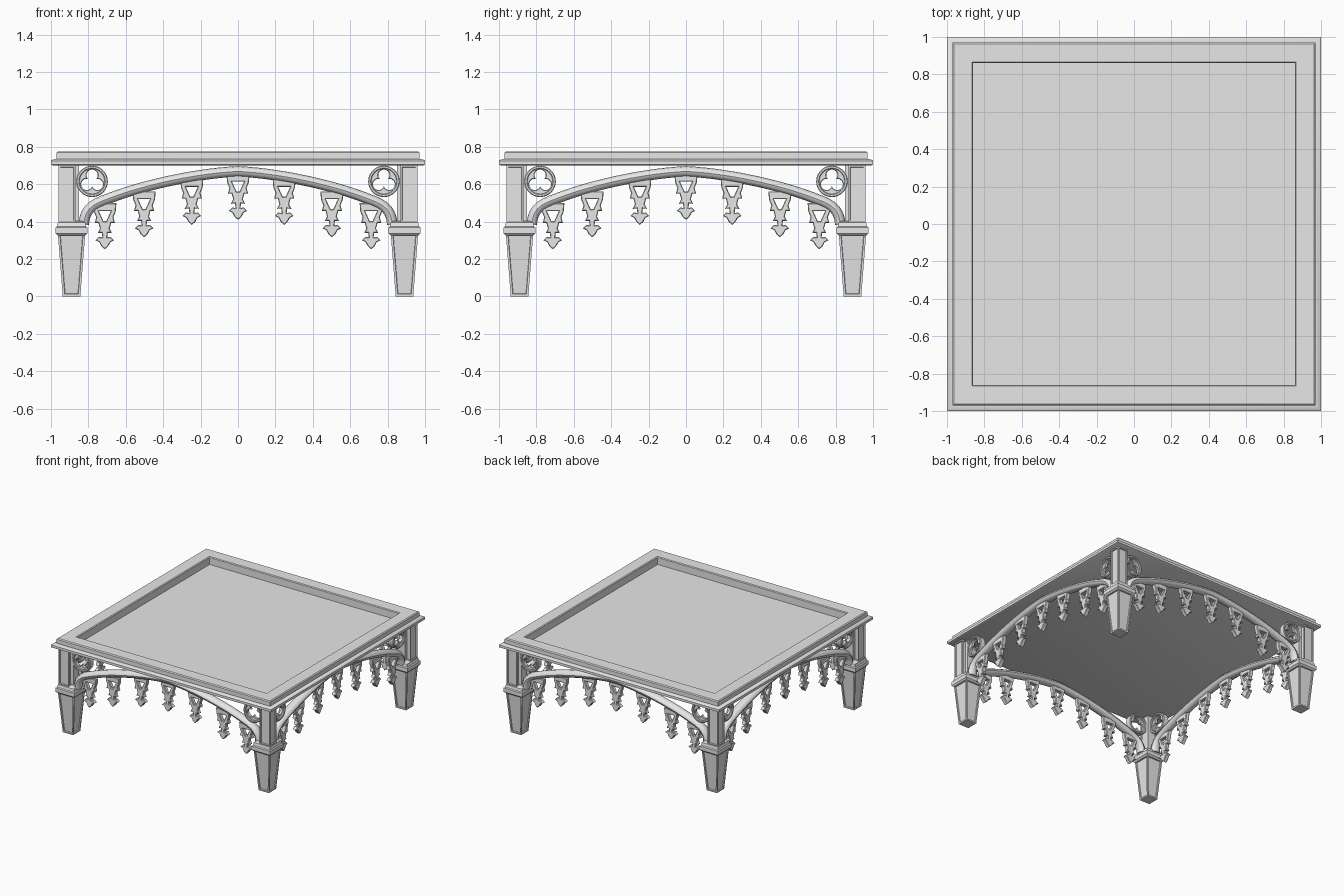
import bpy, bmesh, math
from mathutils import Matrix, Vector
from mathutils.geometry import interpolate_bezier

cube = bpy.data.objects.get("Cube")
if cube:
    bpy.data.objects.remove(cube, do_unlink=True)

COLOUR = (0.8, 0.8, 0.8, 1)
stone = bpy.data.materials.new("light grey")
stone.use_nodes = True
stone.diffuse_color = COLOUR
stone.node_tree.nodes["Principled BSDF"].inputs["Base Color"].default_value = COLOUR

SIDES = ("front", "left", "back", "right")
PLANE = -0.90  # y of the tracery on the front side


def add(name, bm, repeat=True):
    """Turn a bmesh into an object, repeated on all four sides if asked."""
    bmesh.ops.remove_doubles(bm, verts=bm.verts, dist=0.0002)
    bmesh.ops.recalc_face_normals(bm, faces=bm.faces)
    mesh = bpy.data.meshes.new(name)
    bm.to_mesh(mesh)
    bm.free()
    mesh.materials.append(stone)
    for k, side in enumerate(SIDES if repeat else ("",)):
        obj = bpy.data.objects.new(f"{side}_{name}" if side else name, mesh)
        obj.rotation_euler.z = k * math.pi / 2
        bpy.context.collection.objects.link(obj)
        if k == 0:
            bpy.ops.object.select_all(action='DESELECT')
            obj.select_set(True)
            bpy.context.view_layer.objects.active = obj
            bpy.ops.object.shade_smooth_by_angle(angle=math.radians(35))


def bridge(bm, rings):
    """Skin a list of equal point rings and cap both ends."""
    loops = [[bm.verts.new(p) for p in ring] for ring in rings]
    faces = []
    for a, b in zip(loops, loops[1:]):
        for i in range(len(a)):
            j = (i + 1) % len(a)
            faces.append(bm.faces.new((a[i], a[j], b[j], b[i])))
    bm.faces.new(loops[0][::-1])
    bm.faces.new(loops[-1])
    return faces


def square_loft(profile, centre=0, panel=0):
    """Stack of squares (half width, height), with optional sunk panels."""
    bm = bmesh.new()
    corners = ((-1, -1), (1, -1), (1, 1), (-1, 1))
    rings = [[(centre + h * x, centre + h * y, z) for x, y in corners] for h, z in profile]
    sides = bridge(bm, rings)
    if panel:
        bmesh.ops.recalc_face_normals(bm, faces=bm.faces)
        bmesh.ops.inset_individual(bm, faces=sides, thickness=panel)
        bmesh.ops.inset_individual(bm, faces=sides, thickness=0.003, depth=-0.008)
    return bm


def plate(outlines, centres, depth, bevel=0.004):
    """Flat pierced plate standing in the front plane, at each (x, z) centre."""
    curve = bpy.data.curves.new("outline", 'CURVE')
    curve.dimensions = '2D'
    curve.fill_mode = 'BOTH'
    curve.extrude = depth / 2 - bevel
    curve.bevel_depth = bevel
    curve.bevel_resolution = 0
    curve.offset = -bevel
    for points in outlines:
        spline = curve.splines.new('POLY')
        spline.points.add(len(points) - 1)
        for target, (x, y) in zip(spline.points, points):
            target.co = (x, y, 0, 1)
        spline.use_cyclic_u = True
    helper = bpy.data.objects.new("outline", curve)
    bpy.context.collection.objects.link(helper)
    graph = bpy.context.evaluated_depsgraph_get()
    mesh = bpy.data.meshes.new_from_object(helper.evaluated_get(graph))
    bpy.data.objects.remove(helper)
    stand = Matrix.Rotation(math.pi / 2, 4, 'X')
    bm = bmesh.new()
    for x, z in centres:
        copy = mesh.copy()
        copy.transform(Matrix.Translation((x, PLANE, z)) @ stand)
        bm.from_mesh(copy)
        bpy.data.meshes.remove(copy)
    bpy.data.meshes.remove(mesh)
    return bm


def polar(radius, steps=48):
    return [(radius(a) * math.cos(a), radius(a) * math.sin(a))
            for a in (2 * math.pi * i / steps for i in range(steps))]


# Table top: moulded lip, raised frame and sunken centre
add("table_top", square_loft([
    (0.99, 0.70), (1, 0.705), (1, 0.725), (0.99, 0.732), (0.97, 0.735),
    (0.97, 0.768), (0.963, 0.775), (0.866, 0.775), (0.86, 0.769), (0.86, 0.712)]), repeat=False)

# Legs: tapered foot, collar, panelled post and inner post
add("foot", square_loft([(0.047, 0), (0.073, 0.335)], -0.89, panel=0.016))
add("collar", square_loft([(0.074, 0.325), (0.086, 0.337), (0.086, 0.368),
                           (0.078, 0.374), (0.073, 0.395), (0.06, 0.402)], -0.89))
add("post", square_loft([(0.046, 0.395), (0.046, 0.702)], -0.914, panel=0.014))
add("inner_post", square_loft([(0.035, 0.395), (0.035, 0.702)], -0.886))

# Arches: rounded bar swept along a shallow pointed arch
half = interpolate_bezier(Vector((-0.825, 0.385)), Vector((-0.82, 0.47)),
                          Vector((-0.77, 0.495)), Vector((-0.70, 0.52)), 8)[:-1]
half += interpolate_bezier(Vector((-0.70, 0.52)), Vector((-0.5, 0.60)),
                           Vector((-0.2, 0.66)), Vector((0, 0.668)), 14)
half = [p.to_2d() for p in half]
path = half + [Vector((-p.x, p.y)) for p in half[-2::-1]]
rings = []
for i, p in enumerate(path):
    along = (path[min(i + 1, len(path) - 1)] - path[max(i - 1, 0)]).normalized()
    across = Vector((-along.y, along.x))
    ring = []
    for s in range(12):
        a = 2 * math.pi * s / 12
        q = p + across * (0.028 * math.sin(a))
        ring.append((q.x, PLANE + 0.038 * math.cos(a), q.y))
    rings.append(ring)
bm = bmesh.new()
bridge(bm, rings)
add("arch", bm)

# Spandrel rings with three-lobed tracery
ring_centres = [(-0.78, 0.615), (0.78, 0.615)]
add("spandrel_ring", plate([polar(lambda a: 0.084), polar(lambda a: 0.067)], ring_centres, 0.05))


def trefoil(a):
    f = (a - math.pi / 2 + math.pi / 3) % (2 * math.pi / 3) - math.pi / 3
    return 0.033 * math.cos(f) + math.sqrt(0.03 ** 2 - (0.033 * math.sin(f)) ** 2)


add("spandrel_trefoil", plate([polar(lambda a: 0.073), polar(trefoil)], ring_centres, 0.025))

# Hanging pendants below each arch
edge = [(0.062, 0.02), (0.058, -0.025), (0.046, -0.055), (0.054, -0.085),
        (0.034, -0.085), (0.026, -0.115), (0.038, -0.14), (0.016, -0.138),
        (0.013, -0.162), (0.032, -0.16), (0.05, -0.178), (0.03, -0.188), (0.018, -0.21)]
outline = edge + [(0, -0.226)] + [(-x, y) for x, y in edge[::-1]]
hole = [(-0.032, -0.022), (0.032, -0.022), (0.008, -0.075), (-0.008, -0.075)]
hangers = [(0, 0.635), (0.247, 0.608), (0.502, 0.542), (0.712, 0.478)]
hangers += [(-x, z) for x, z in hangers[1:]]
add("pendants", plate([outline, hole], hangers, 0.034))
